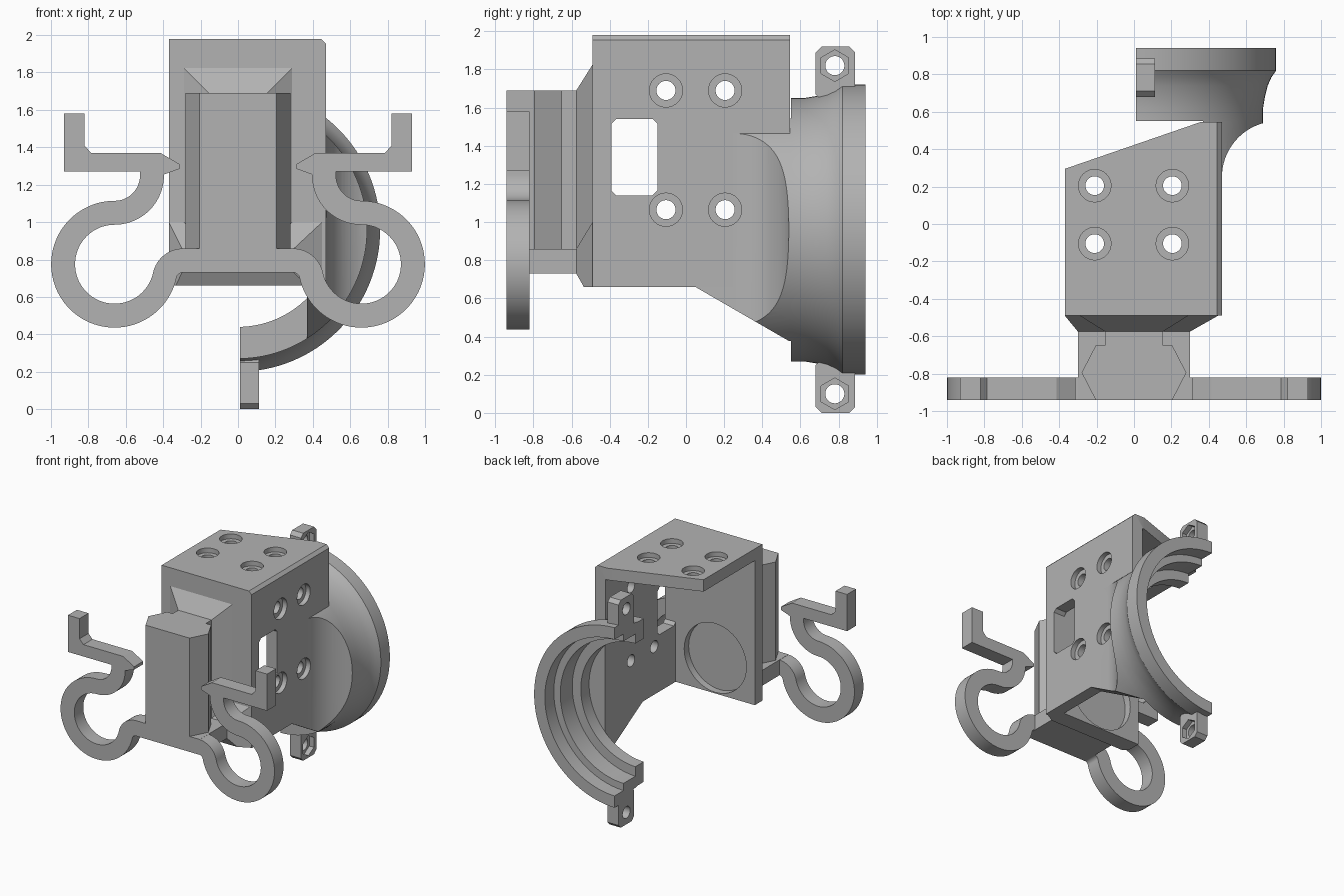
import bpy, bmesh, math
from math import cos, sin, radians, pi

if "Cube" in bpy.data.objects:
    bpy.data.objects.remove(bpy.data.objects["Cube"])

COLOR = (0.45, 0.45, 0.45, 1)
grey = bpy.data.materials.new("plain grey")
grey.use_nodes = True
grey.diffuse_color = COLOR
grey.node_tree.nodes["Principled BSDF"].inputs["Base Color"].default_value = COLOR

AXIS_Z = 0.96          # height of the collar centre line


def make(name, loops, closed=False):
    """Skin a row of equal cross-section loops and cap the ends."""
    bm = bmesh.new()
    rows = [[bm.verts.new(p) for p in loop] for loop in loops]
    n = len(rows[0])
    for a, b in zip(rows, rows[1:]):
        for i in range(n):
            j = (i + 1) % n
            bm.faces.new((a[i], a[j], b[j], b[i]))
    bm.faces.new(rows[0])
    bm.faces.new(rows[-1][::-1])
    bmesh.ops.recalc_face_normals(bm, faces=bm.faces)
    mesh = bpy.data.meshes.new(name)
    bm.to_mesh(mesh)
    bm.free()
    mesh.materials.append(grey)
    obj = bpy.data.objects.new(name, mesh)
    bpy.context.collection.objects.link(obj)
    return obj


def prism(name, pts, axis, lo, hi):
    """Extrude a 2D outline along an axis."""
    put = {"x": lambda a, b, t: (t, a, b),
           "y": lambda a, b, t: (a, t, b),
           "z": lambda a, b, t: (a, b, t)}[axis]
    return make(name, [[put(a, b, t) for a, b in pts] for t in (lo, hi)])


def rect(a0, a1, b0, b1, c=0.0):
    """Rectangle outline with optional chamfered corners."""
    if not c:
        return [(a0, b0), (a1, b0), (a1, b1), (a0, b1)]
    return [(a0 + c, b0), (a1 - c, b0), (a1, b0 + c), (a1, b1 - c),
            (a1 - c, b1), (a0 + c, b1), (a0, b1 - c), (a0, b0 + c)]


def arc(ca, cb, r, start, end, n):
    return [(ca + r * cos(radians(start + (end - start) * i / n)),
             cb + r * sin(radians(start + (end - start) * i / n))) for i in range(n + 1)]


def disc(ca, cb, r, n=32, turn=0):
    return arc(ca, cb, r, turn, turn + 360, n)[:-1]


def boolean(obj, tools, operation="DIFFERENCE"):
    """Apply boolean tools to a part and discard them."""
    for tool in tools:
        mod = obj.modifiers.new("cut", "BOOLEAN")
        mod.operation, mod.solver, mod.object = operation, "EXACT", tool
    bpy.context.view_layer.update()
    graph = bpy.context.evaluated_depsgraph_get()
    mesh = bpy.data.meshes.new_from_object(obj.evaluated_get(graph))
    obj.modifiers.clear()
    obj.data = mesh
    for tool in tools:
        bpy.data.objects.remove(tool)
    return obj


# Housing: top plate, front plate and one side wall
housing = prism("housing", [(-.37, .66), (.47, .66), (.47, 1.955), (.445, 1.98), (-.37, 1.98)],
                "y", -.49, .545)
cuts = [prism("cutter", rect(-1, .37, 0, 1.88), "y", -.39, 1),
        prism("cutter", [(-.5, .25), (.37, .55), (.37, 1), (-.5, 1)], "z", 1, 3),
        prism("cutter", disc(0, AXIS_Z, .29, 64), "y", -.45, -.2),
        prism("cutter", rect(-.39, -.15, 1.14, 1.54, .025), "x", .2, .6)]
for y in (-.105, .205):
    for z in (1.065, 1.69):
        cuts += [prism("cutter", disc(y, z, .05), "x", .2, .6),
                 prism("cutter", disc(y, z, .087), "x", .43, .6)]
    for x in (-.21, .205):
        cuts += [prism("cutter", disc(x, y, .05), "z", 1.7, 2.1),
                 prism("cutter", disc(x, y, .087), "z", 1.94, 2.1)]
boolean(housing, cuts)

# Fairing that blends the side wall into the collar
fairing = prism("fairing", [(.37, .05), (.47, .05)] + arc(.77, .25, .3, 180, 100, 20) + [(.72, .55), (.37, .55)],
                "z", .2, 1.7)
boolean(fairing, [prism("bound", disc(0, AXIS_Z, .69, 128), "y", -.5, 1)], "INTERSECT")
boolean(fairing, [prism("cutter", [(-.2, .804), (.7, .284), (.7, 0), (-.2, 0)], "x", 0, 1)])
holes = [prism("cutter", disc(.205, z, r), "x", lo, .8)
         for z in (1.065,) for r, lo in ((.05, .2), (.087, .43))]
boolean(fairing, holes)

# Stepped half collar with a flared rim
profile = [(.52, .55), (.69, .55), (.69, .62), (.70, .68), (.715, .74), (.735, .785), (.76, .82),
           (.76, .94), (.66, .94), (.66, .82), (.6, .82), (.6, .66), (.52, .66)]
loops = []
for i in range(65):
    a = -pi / 2 + pi * i / 64
    loops.append([(max(.01, r * cos(a)), y, AXIS_Z + r * sin(a)) for r, y in profile])
collar = make("collar", loops)


# Bolt lugs at both ends of the collar, with a nut pocket
def lug(name, z0, z1, zc):
    part = prism(name, rect(.68, .885, z0, z1, .03), "x", .01, .112)
    return boolean(part, [prism("cutter", disc(.78, zc, .05), "x", -.1, .3),
                          prism("cutter", disc(.78, zc, .083, 6, 30), "x", .07, .3)])


lug("upper_lug", 1.64, 1.92, 1.82)
lug("lower_lug", 0, .28, .10)

# Mount in front: tapered necks, six-sided pillar and foot
def taper(name, back, front):
    return make(name, [[(a, y, b) for a, b in rect(*r)] for r, y in ((back, -.49), (front, -.575))])


taper("neck", (-.29, .29, .8, 1.825), (-.155, .155, .8, 1.69))
foot_taper = taper("foot_taper", (-.37, .45, .58, 1.0), (-.3, .3, .73, .86))
boolean(foot_taper, [prism("cutter", rect(-1, 1, .3, .66), "y", -1, 0)])
prism("pillar", [(-.205, -.94), (.205, -.94), (.28, -.795), (.205, -.65), (.155, -.65), (.155, -.57),
                 (-.155, -.57), (-.155, -.65), (-.205, -.65), (-.28, -.795)], "z", .73, 1.69)
prism("foot", rect(-.3, .3, .73, .86), "y", -.94, -.57)

# Spring clips: a ribbon loop with a barbed arm, mirrored
path = [(.25, .795)] + arc(.294, .695, .1, 90, 12.3, 10) + arc(.66, .775, .275, 192.3, 450, 64)[1:] \
    + arc(.66, 1.25, .2, 270, 180, 20)[1:] + [(.46, 1.3)]
left, right = [], []
for i, (x, z) in enumerate(path):
    (x0, z0), (x1, z1) = path[max(i - 1, 0)], path[min(i + 1, len(path) - 1)]
    d = math.hypot(x1 - x0, z1 - z0)
    ox, oz = -(z1 - z0) / d * .064, (x1 - x0) / d * .064
    left.append((x + ox, z + oz))
    right.append((x - ox, z - oz))
arm = [(.312, 1.285), (.41, 1.25), (.45, 1.27), (.93, 1.27), (.93, 1.58), (.822, 1.58),
       (.822, 1.41), (.785, 1.37), (.415, 1.37), (.312, 1.31)]
for side, s in (("left", 1), ("right", -1)):
    spring = make(side + "_clip_spring",
                  [[(s * a[0], -.94, a[1]), (s * b[0], -.94, b[1]),
                    (s * b[0], -.82, b[1]), (s * a[0], -.82, a[1])] for a, b in zip(left, right)])
    prism(side + "_clip_arm", [(s * x, z) for x, z in arm], "y", -.94, -.82)

# Smooth the curved surfaces, keep edges crisp
bpy.ops.object.select_all(action="DESELECT")
for obj in bpy.context.collection.objects:
    if obj.type == "MESH":
        obj.select_set(True)
        bpy.context.view_layer.objects.active = obj
bpy.ops.object.shade_smooth_by_angle(angle=radians(25))
